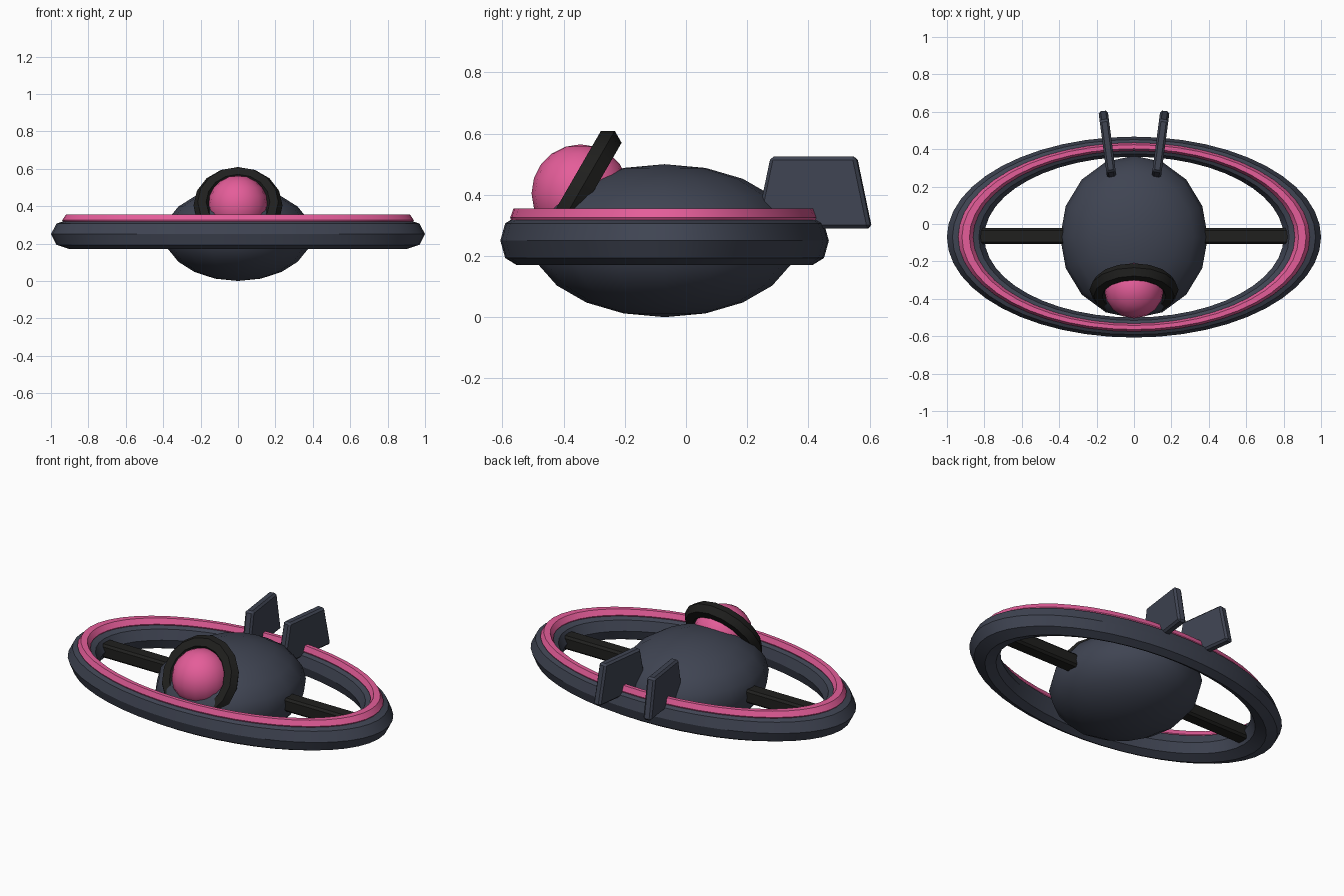
import bpy, bmesh, math
from mathutils import Matrix

if "Cube" in bpy.data.objects:
    bpy.data.objects.remove(bpy.data.objects["Cube"])


def material(name, rgb):
    m = bpy.data.materials.new(name)
    m.diffuse_color = (*rgb, 1)
    m.use_nodes = True
    m.node_tree.nodes["Principled BSDF"].inputs["Base Color"].default_value = m.diffuse_color
    return m


SLATE = material("slate grey", (0.05, 0.058, 0.085))
PINK = material("hot pink", (0.78, 0.11, 0.32))
BLACK = material("soft black", (0.014, 0.014, 0.013))


def finish(name, mat, scale=(1, 1, 1), angle=30):
    """Name, colour, apply the scale and smooth the active object."""
    ob = bpy.context.object
    ob.name = ob.data.name = name
    ob.scale = scale
    bpy.ops.object.transform_apply(location=False, rotation=True, scale=True)
    ob.data.materials.append(mat)
    bpy.ops.object.shade_smooth_by_angle(angle=math.radians(angle))
    return ob


def sphere(name, mat, loc, radii, segs, rings):
    bpy.ops.mesh.primitive_uv_sphere_add(segments=segs, ring_count=rings, radius=1, location=loc)
    return finish(name, mat, radii)


def torus(name, mat, loc, major, minor, segs, sides, scale=(1, 1, 1), rot=(0, 0, 0)):
    bpy.ops.mesh.primitive_torus_add(major_radius=major, minor_radius=minor, major_segments=segs,
                                     minor_segments=sides, location=loc, rotation=rot)
    return finish(name, mat, scale)


def block(name, mat, loc, size, bevel, taper=1.0, turn=0.0):
    """Bevelled box, its top shortened along y by the taper, turned about z."""
    bpy.ops.mesh.primitive_cube_add(size=1, location=loc)
    ob = bpy.context.object
    bm = bmesh.new()
    bm.from_mesh(ob.data)
    for v in bm.verts:
        v.co = [c * s for c, s in zip(v.co, size)]
        if v.co.z > 0:
            v.co.y *= taper
    bmesh.ops.bevel(bm, geom=bm.edges[:], offset=bevel, segments=1, affect='EDGES')
    bm.transform(Matrix.Rotation(turn, 4, 'Z'))
    bm.to_mesh(ob.data)
    bm.free()
    return finish(name, mat)


CY = -0.07  # centre of hull and ring along y

# Hull and wide oval ring with its glowing strip
sphere("hull", SLATE, (0, CY, 0.25), (0.395, 0.435, 0.25), 16, 10)
torus("outer_ring", SLATE, (0, CY, 0.25), 0.9, 0.1, 48, 8, (1, 0.537, 0.8))
torus("ring_light_strip", PINK, (0, CY, 0.325), 0.9, 0.04, 48, 6, (1, 0.537, 0.87))

# Front eye and its tilted hood, which sinks into the hull below
sphere("eye", PINK, (0, -0.345, 0.405), (0.16, 0.16, 0.16), 16, 10)
torus("eye_hood", BLACK, (0, -0.352, 0.403), 0.193, 0.045, 16, 6, rot=(math.radians(60), 0, 0))

# Struts to the ring and twin tail fins
for side, label in ((-1, "left"), (1, "right")):
    block(label + "_strut", BLACK, (side * 0.59, -0.065, 0.25), (0.52, 0.085, 0.08), 0.012)
    block(label + "_tail_fin", SLATE, (side * 0.141, 0.418, 0.408), (0.05, 0.38, 0.235), 0.011,
          taper=0.74, turn=side * math.radians(-7.5))
